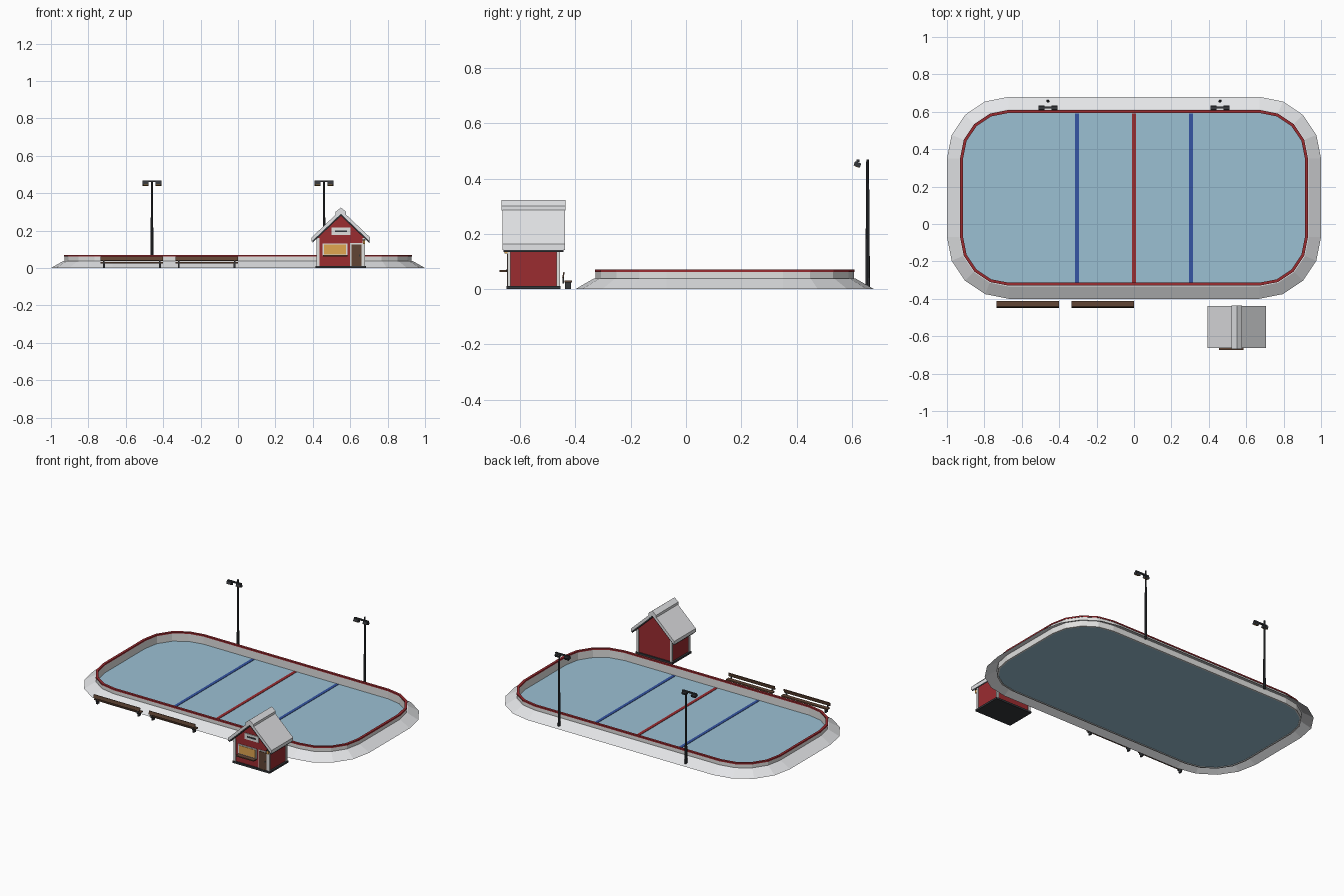
import bpy, bmesh, math
from mathutils import Matrix, Vector

cube = bpy.data.objects.get("Cube")
if cube:
    bpy.data.objects.remove(cube)


def material(name, *rgb):
    m = bpy.data.materials.new(name)
    m.use_nodes = True
    m.diffuse_color = (*rgb, 1)
    m.node_tree.nodes["Principled BSDF"].inputs["Base Color"].default_value = (*rgb, 1)
    return m


snow = material("snow", 0.83, 0.84, 0.86)
white = material("white_paint", 0.75, 0.75, 0.74)
ice = material("ice", 0.33, 0.53, 0.65)
red = material("red_paint", 0.33, 0.025, 0.03)
blue = material("blue_line", 0.035, 0.09, 0.37)
wood = material("brown_wood", 0.12, 0.06, 0.035)
metal = material("dark_metal", 0.035, 0.038, 0.043)
glow = material("warm_glow", 0.75, 0.38, 0.08)


def finish(name, bm, mat):
    mesh = bpy.data.meshes.new(name)
    bm.to_mesh(mesh)
    bm.free()
    mesh.materials.append(mat)
    ob = bpy.data.objects.new(name, mesh)
    bpy.context.collection.objects.link(ob)
    return ob


def box(name, x, y, z, mat, tilt=0):
    """Box between (low, high) pairs, optionally tilted about x."""
    bm = bmesh.new()
    bmesh.ops.create_cube(bm, size=1)
    spans = (x, y, z)
    size = [b - a for a, b in spans]
    bmesh.ops.scale(bm, vec=size, verts=bm.verts)
    ob = finish(name, bm, mat)
    ob.location = [(a + b) / 2 for a, b in spans]
    ob.rotation_euler.x = tilt
    return ob


def prism(name, outline, y0, y1, mat):
    """Extrude an (x, z) outline along y."""
    bm = bmesh.new()
    face = bm.faces.new([bm.verts.new((x, y0, z)) for x, z in outline])
    out = bmesh.ops.extrude_face_region(bm, geom=[face])
    moved = [v for v in out["geom"] if isinstance(v, bmesh.types.BMVert)]
    bmesh.ops.translate(bm, vec=(0, y1 - y0, 0), verts=moved)
    bmesh.ops.recalc_face_normals(bm, faces=bm.faces)
    return finish(name, bm, mat)


# --- Rink: everything follows one rounded rectangle ---
CORE_X, CORE_Y, MID_Y, STEPS = 0.67, 0.21, 0.14, 4


def ring(bm, radius, z):
    verts = []
    for q, (sx, sy) in enumerate(((1, 1), (-1, 1), (-1, -1), (1, -1))):
        for i in range(STEPS + 1):
            a = (q + i / STEPS) * math.pi / 2
            verts.append(bm.verts.new((sx * CORE_X + radius * math.cos(a),
                                       MID_Y + sy * CORE_Y + radius * math.sin(a), z)))
    return verts


def sweep(name, profile, mat, closed=True):
    """Sweep a (radius, z) profile round the rink."""
    bm = bmesh.new()
    rings = [ring(bm, r, z) for r, z in profile]
    pairs = list(zip(rings, rings[1:]))
    if closed:
        pairs.append((rings[-1], rings[0]))
    for a, b in pairs:
        for i in range(len(a)):
            j = (i + 1) % len(a)
            bm.faces.new((a[i], a[j], b[j], b[i]))
    return finish(name, bm, mat)


def band(outer, inner, low, high):
    return [(outer, low), (outer, high), (inner, high), (inner, low)]


sweep("snow_bank", [(0.33, 0), (0.264, 0.038), (0.256, 0.038)], snow, closed=False)
sweep("rink_boards", band(0.257, 0.247, 0, 0.063), white)
sweep("board_rail", band(0.26, 0.244, 0.062, 0.071), red)

bm = bmesh.new()
low, high = ring(bm, 0.248, 0.003), ring(bm, 0.248, 0.011)
bm.faces.new(low[::-1])
bm.faces.new(high)
for i in range(len(low)):
    j = (i + 1) % len(low)
    bm.faces.new((low[i], low[j], high[j], high[i]))
finish("ice_sheet", bm, ice)

for name, x, mat in (("left_blue_line", 0.305, blue), ("centre_red_line", 0, red),
                     ("right_blue_line", -0.305, blue)):
    box(name, (x - 0.01, x + 0.01), (-0.312, 0.592), (0.0105, 0.0135), mat)

# --- Floodlights ---
for side, px in (("left", 0.46), ("right", -0.46)):
    bm = bmesh.new()
    bmesh.ops.create_cone(bm, cap_ends=True, segments=8, radius1=0.0085, radius2=0.005,
                          depth=0.468, matrix=Matrix.Translation((px, 0.657, 0.234)))
    finish(side + "_light_post", bm, metal)
    box(side + "_light_crossbar", (px - 0.05, px + 0.05), (0.617, 0.627), (0.459, 0.468), metal)
    for end, s in (("inner", -1), ("outer", 1)):
        x, tilt = px + s * 0.034, -0.35
        head = box(f"{side}_{end}_lamp_head", (x - 0.016, x + 0.016),
                   (0.608, 0.632), (0.443, 0.459), metal, tilt)
        lens = box(f"{side}_{end}_lamp_lens", (x - 0.012, x + 0.012),
                   (0.611, 0.629), (0, 0.002), glow, tilt)
        lens.location = head.location + Matrix.Rotation(tilt, 3, 'X') @ Vector((0, 0, -0.0085))

# --- Benches ---
for side, x0, x1 in (("left", -0.335, 0), ("right", -0.735, -0.4)):
    box(side + "_bench_seat", (x0, x1), (-0.44, -0.413), (0.024, 0.031), wood)
    box(side + "_bench_back", (x0, x1), (-0.446, -0.441), (0.039, 0.062), wood, -0.2)
    for end, x in (("near", x0 + 0.018), ("far", x1 - 0.018)):
        box(f"{side}_bench_{end}_leg", (x - 0.005, x + 0.005), (-0.438, -0.416), (0, 0.025), metal)
        box(f"{side}_bench_{end}_bracket", (x - 0.004, x + 0.004), (-0.446, -0.441),
            (0.02, 0.045), metal)

# --- Hut ---
CX, FRONT, BACK = 0.55, -0.64, -0.462


def chevron(name, apex, half, slope, thick, y0, y1, mat):
    eave = apex - half * slope
    pts = [(-half, eave), (0, apex), (half, eave),
           (half, eave - thick), (0, apex - thick), (-half, eave - thick)]
    return prism(name, [(CX + x, z) for x, z in pts], y0, y1, mat)


box("hut_base", (CX - 0.135, CX + 0.135), (FRONT - 0.01, BACK + 0.008), (0, 0.012), metal)
walls = [(-0.123, 0.01), (0.123, 0.01), (0.123, 0.163), (0, 0.283), (-0.123, 0.163)]
prism("hut_walls", [(CX + x, z) for x, z in walls], FRONT, BACK, red)
chevron("roof_deck", 0.292, 0.152, 0.95, 0.013, -0.66, -0.443, metal)
chevron("roof_snow", 0.312, 0.157, 0.95, 0.022, -0.663, -0.438, snow)
chevron("ridge_snow", 0.323, 0.028, 0.8, 0.016, -0.667, -0.435, snow)
for sx, xn in ((-1, "right"), (1, "left")):
    for y, yn in ((FRONT, "front"), (BACK, "back")):
        x = CX + sx * 0.122
        box(f"{yn}_{xn}_corner_trim", (x - 0.007, x + 0.007), (y - 0.006, y + 0.006),
            (0.012, 0.16), white)


def plate(name, x, z, depth, mat):
    box(name, x, (FRONT - depth, FRONT + 0.002), z, mat)


plate("window_frame", (0.452, 0.586), (0.066, 0.132), 0.004, white)
plate("window_pane", (0.46, 0.578), (0.073, 0.125), 0.007, glow)
box("serving_shelf", (0.455, 0.585), (-0.674, FRONT), (0.062, 0.069), wood)
plate("door_frame", (0.6, 0.666), (0.012, 0.134), 0.004, white)
plate("door", (0.607, 0.659), (0.012, 0.127), 0.007, wood)
plate("door_handle", (0.648, 0.653), (0.062, 0.072), 0.009, metal)
plate("sign_board", (0.5, 0.602), (0.178, 0.216), 0.006, white)
plate("sign_stripe", (0.518, 0.584), (0.192, 0.202), 0.008, metal)
box("door_lantern", (0.667, 0.68), (-0.657, -0.645), (0.128, 0.148), glow)
box("lantern_cap", (0.665, 0.682), (-0.659, -0.643), (0.148, 0.152), metal)
